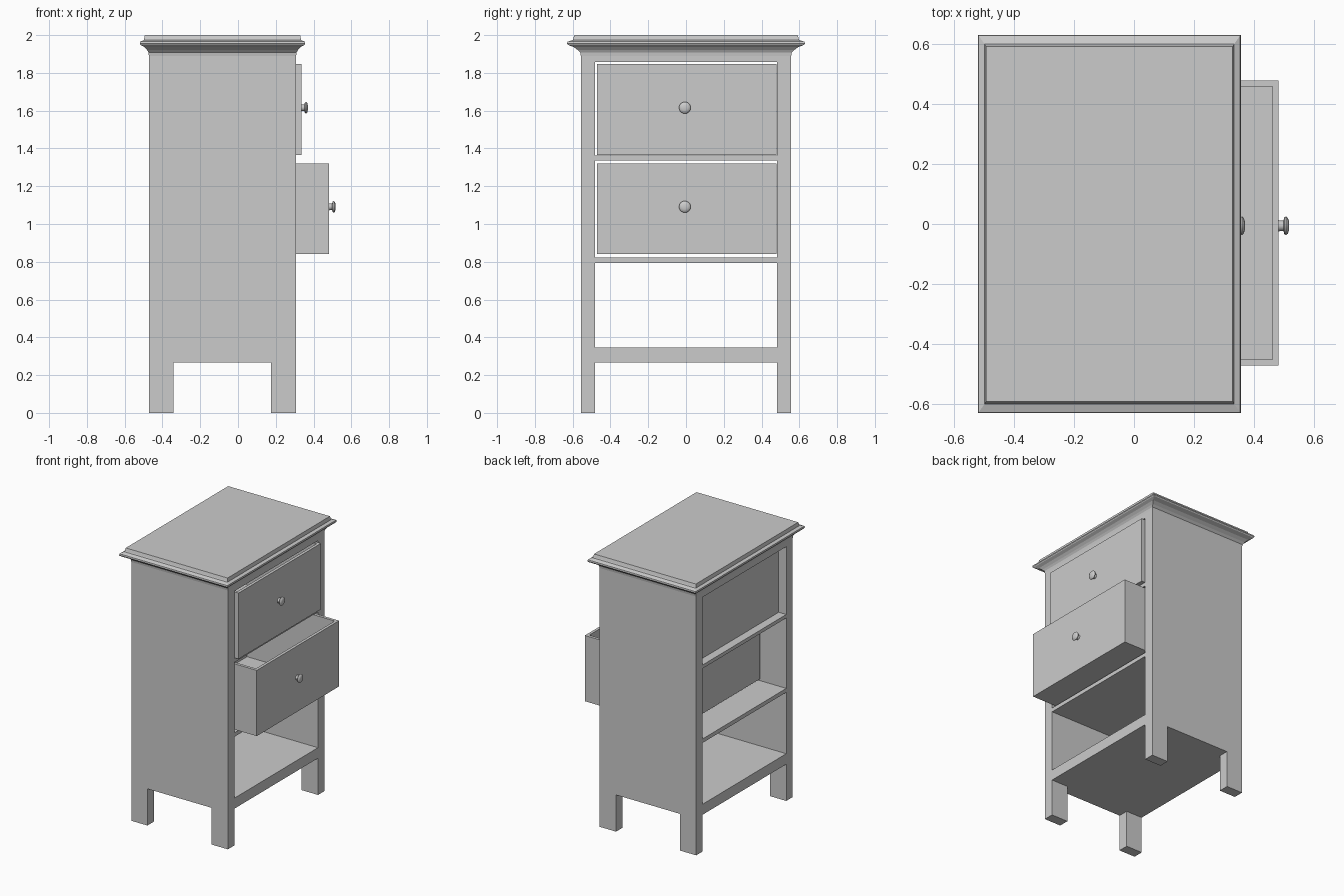
import bpy, bmesh, math
from mathutils import Matrix, Vector

if "Cube" in bpy.data.objects:
    bpy.data.objects.remove(bpy.data.objects["Cube"])

X0, X1, YI, YO = -0.472, 0.308, 0.483, 0.557   # body depth, inner and outer half widths


def finish(name, bm):
    bmesh.ops.recalc_face_normals(bm, faces=bm.faces)
    mesh = bpy.data.meshes.new(name)
    bm.to_mesh(mesh)
    bm.free()
    ob = bpy.data.objects.new(name, mesh)
    bpy.context.collection.objects.link(ob)
    return ob


def box(name, x0, x1, y0, y1, z0, z1):
    bm = bmesh.new()
    bmesh.ops.create_cube(bm, size=1)
    bmesh.ops.scale(bm, vec=(x1 - x0, y1 - y0, z1 - z0), verts=bm.verts)
    bmesh.ops.translate(bm, vec=((x0 + x1) / 2, (y0 + y1) / 2, (z0 + z1) / 2), verts=bm.verts)
    return finish(name, bm)


def loft(name, rings):
    """Skin a stack of equal-length rings and cap both ends."""
    bm = bmesh.new()
    rows = [[bm.verts.new(p) for p in ring] for ring in rings]
    n = len(rows[0])
    for a, b in zip(rows, rows[1:]):
        for i in range(n):
            j = (i + 1) % n
            bm.faces.new((a[i], a[j], b[j], b[i]))
    bm.faces.new(rows[0][::-1])
    bm.faces.new(rows[-1])
    return finish(name, bm)


# side panels with the leg cut-out
outline = [(X0, 0), (-0.342, 0), (-0.342, 0.268), (0.175, 0.268),
           (0.175, 0), (X1, 0), (X1, 1.89), (X0, 1.89)]
for name, s in (("side_panel_near", -1), ("side_panel_far", 1)):
    loft(name, [[(x, s * y, z) for x, z in outline] for y in (YI, YO)])

# shelves and top board
for name, z0, z1 in (("bottom_shelf", 0.268, 0.345), ("middle_shelf", 0.793, 0.822),
                     ("drawer_divider", 1.336, 1.362), ("top_board", 1.857, 1.89)):
    box(name, X0, X1, -YI, YI, z0, z1)

# moulded top: (x overhang, y overhang, height)
moulding = [(0, 0, 1.89), (0.002, 0.003, 1.908), (0.010, 0.017, 1.922), (0.024, 0.038, 1.937),
            (0.044, 0.068, 1.948), (0.048, 0.073, 1.955), (0.046, 0.071, 1.965),
            (0.026, 0.043, 1.974), (0.025, 0.040, 1.980), (0.021, 0.034, 2.0)]
loft("cornice_top", [[(X0 - a, -YO - b, z), (X1 + a, -YO - b, z),
                      (X1 + a, YO + b, z), (X0 - a, YO + b, z)] for a, b, z in moulding])


def drawer(name, front, z0, z1, depth=0.75, wall=0.03, y0=-0.472, y1=0.479):
    # hollow box: inset the top face and push it down
    ob = box(name, front - depth, front, y0, y1, z0, z1)
    bm = bmesh.new()
    bm.from_mesh(ob.data)
    top = max(bm.faces, key=lambda f: f.calc_center_median().z)
    bmesh.ops.inset_region(bm, faces=[top], thickness=wall)
    inner = bmesh.ops.extrude_face_region(bm, geom=[top])
    verts = [v for v in inner["geom"] if isinstance(v, bmesh.types.BMVert)]
    bmesh.ops.translate(bm, vec=(0, 0, z0 + wall - z1), verts=verts)
    if top.is_valid:
        bmesh.ops.delete(bm, geom=[top], context='FACES_ONLY')
    bmesh.ops.recalc_face_normals(bm, faces=bm.faces)
    bm.to_mesh(ob.data)
    bm.free()
    # turned knob
    profile = [(-0.005, 0.020), (0.004, 0.018), (0.016, 0.017), (0.019, 0.028),
               (0.025, 0.031), (0.031, 0.026), (0.035, 0.013)]
    n, zc = 20, (z0 + z1) / 2 + 0.01
    knob = loft(name + "_knob", [[(front + d, -0.006 + r * math.cos(2 * math.pi * i / n),
                                   zc + r * math.sin(2 * math.pi * i / n)) for i in range(n)]
                                 for d, r in profile])
    bpy.ops.object.select_all(action='DESELECT')
    knob.select_set(True)
    bpy.context.view_layer.objects.active = knob
    bpy.ops.object.shade_smooth_by_angle(angle=math.radians(40))


drawer("upper_drawer", 0.335, 1.365, 1.846)
drawer("lower_drawer", 0.482, 0.841, 1.321)
